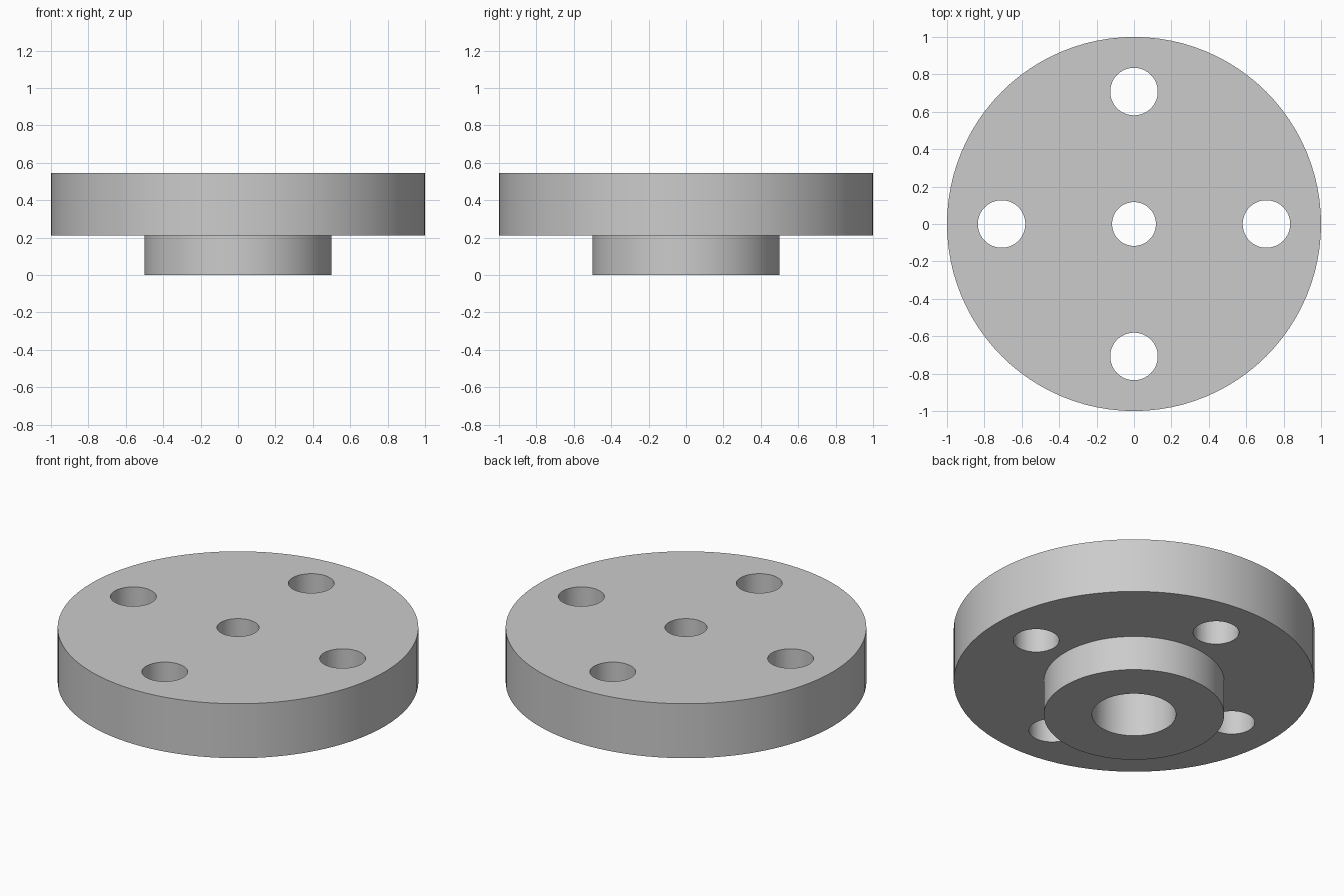
import bpy, bmesh, math

cube = bpy.data.objects.get("Cube")
if cube:
    bpy.data.objects.remove(cube, do_unlink=True)

grey = bpy.data.materials.new("plain grey")
grey.use_nodes = True
colour = (0.6, 0.6, 0.6, 1)
grey.diffuse_color = colour
grey.node_tree.nodes["Principled BSDF"].inputs["Base Color"].default_value = colour

TOP, FLANGE_BOTTOM, STEP = 0.545, 0.212, 0.33


def lathe(name, profile, steps=96):
    """Revolve a closed (radius, z) profile around the z axis."""
    bm = bmesh.new()
    verts = [bm.verts.new((r, 0, z)) for r, z in profile]
    edges = [bm.edges.new((v, verts[(i + 1) % len(verts)])) for i, v in enumerate(verts)]
    bmesh.ops.spin(bm, geom=verts + edges, cent=(0, 0, 0), axis=(0, 0, 1),
                   angle=math.tau, steps=steps)
    bmesh.ops.remove_doubles(bm, verts=bm.verts, dist=1e-4)
    bmesh.ops.recalc_face_normals(bm, faces=bm.faces)
    mesh = bpy.data.meshes.new(name)
    bm.to_mesh(mesh)
    bm.free()
    obj = bpy.data.objects.new(name, mesh)
    bpy.context.collection.objects.link(obj)
    mesh.materials.append(grey)
    return obj


# Flange disc with lower hub and stepped centre bore
flange = lathe("flange_with_hub", [
    (0.117, TOP), (1, TOP), (1, FLANGE_BOTTOM), (0.5, FLANGE_BOTTOM),
    (0.5, 0), (0.233, 0), (0.233, STEP), (0.117, STEP)])

# Four bolt holes
cutters = []
for i in range(4):
    a = i * math.pi / 2
    bpy.ops.mesh.primitive_cylinder_add(
        vertices=64, radius=0.127, depth=1,
        location=(0.708 * math.cos(a), 0.708 * math.sin(a), 0.4))
    cutter = bpy.context.object
    cutter.name = f"bolt_hole_cutter_{i + 1}"
    cutter.hide_render = True
    cutter.data.materials.append(grey)
    cutters.append(cutter)
    cut = flange.modifiers.new(f"bolt_hole_{i + 1}", "BOOLEAN")
    cut.operation = "DIFFERENCE"
    cut.solver = "EXACT"
    cut.object = cutter

# Apply the cuts, remove the cutters and shade the round walls smooth
bpy.ops.object.select_all(action="DESELECT")
flange.select_set(True)
bpy.context.view_layer.objects.active = flange
for name in [m.name for m in flange.modifiers]:
    bpy.ops.object.modifier_apply(modifier=name)
for cutter in cutters:
    bpy.data.objects.remove(cutter, do_unlink=True)
bpy.ops.object.shade_smooth_by_angle(angle=math.radians(30))
